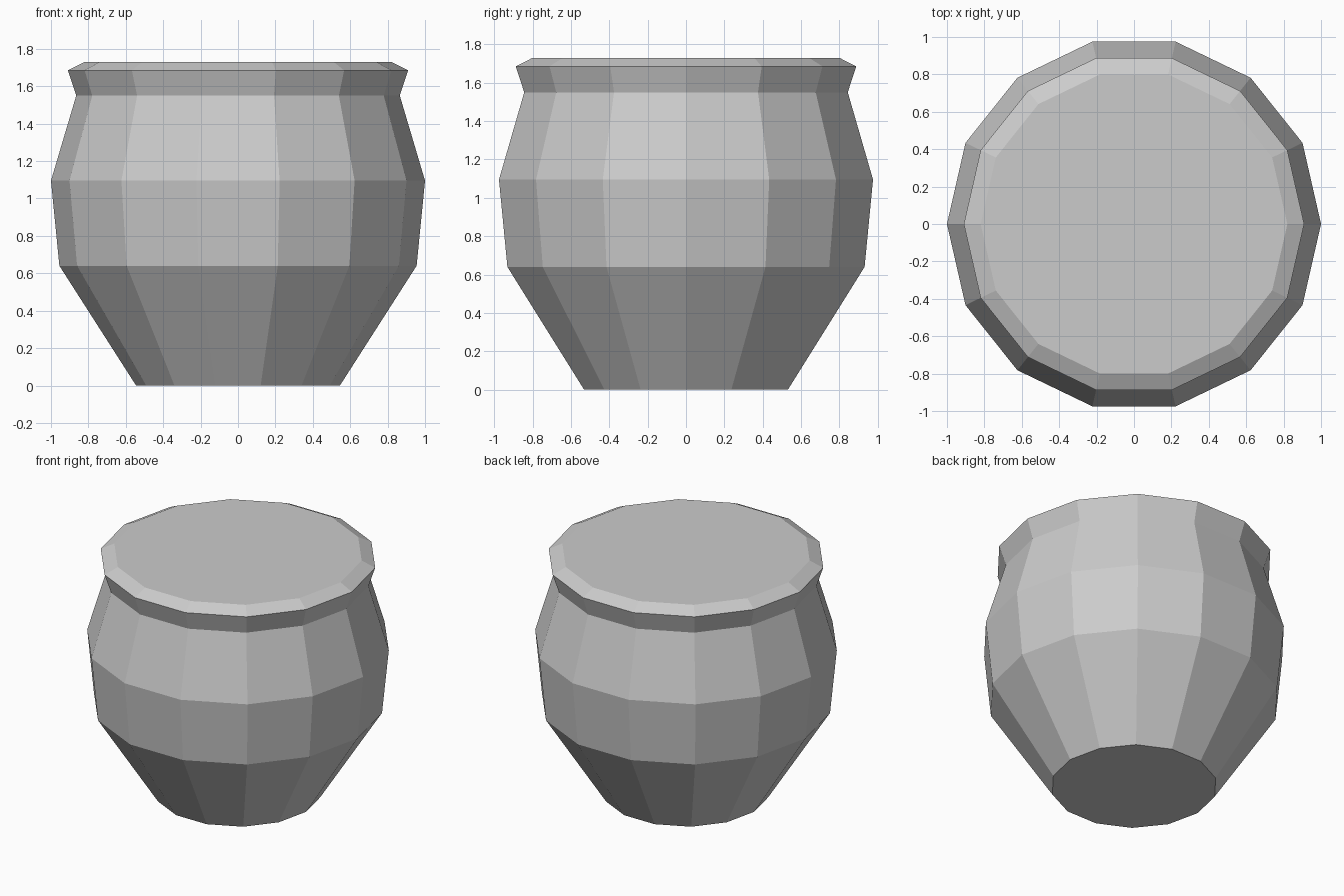
import bpy, bmesh
from math import cos, sin, tau

if "Cube" in bpy.data.objects:
    bpy.data.objects.remove(bpy.data.objects["Cube"])

SIDES = 14
# (radius, height) from foot to the top of the rim
PROFILE = [(0.545, 0), (0.955, 0.64), (1.0, 1.095), (0.865, 1.55), (0.91, 1.685), (0.82, 1.73)]

# Faceted pot body: one ring of vertices per profile point
bm = bmesh.new()
rings = [[bm.verts.new((r * cos(tau * i / SIDES), r * sin(tau * i / SIDES), z))
          for i in range(SIDES)] for r, z in PROFILE]
for low, high in zip(rings, rings[1:]):
    for i in range(SIDES):
        j = (i + 1) % SIDES
        bm.faces.new((low[i], low[j], high[j], high[i]))

# Flat base and flat closed top
bm.faces.new(rings[0][::-1])
bm.faces.new(rings[-1])

mesh = bpy.data.meshes.new("pot")
bm.to_mesh(mesh)
bm.free()
bpy.context.collection.objects.link(bpy.data.objects.new("pot", mesh))
